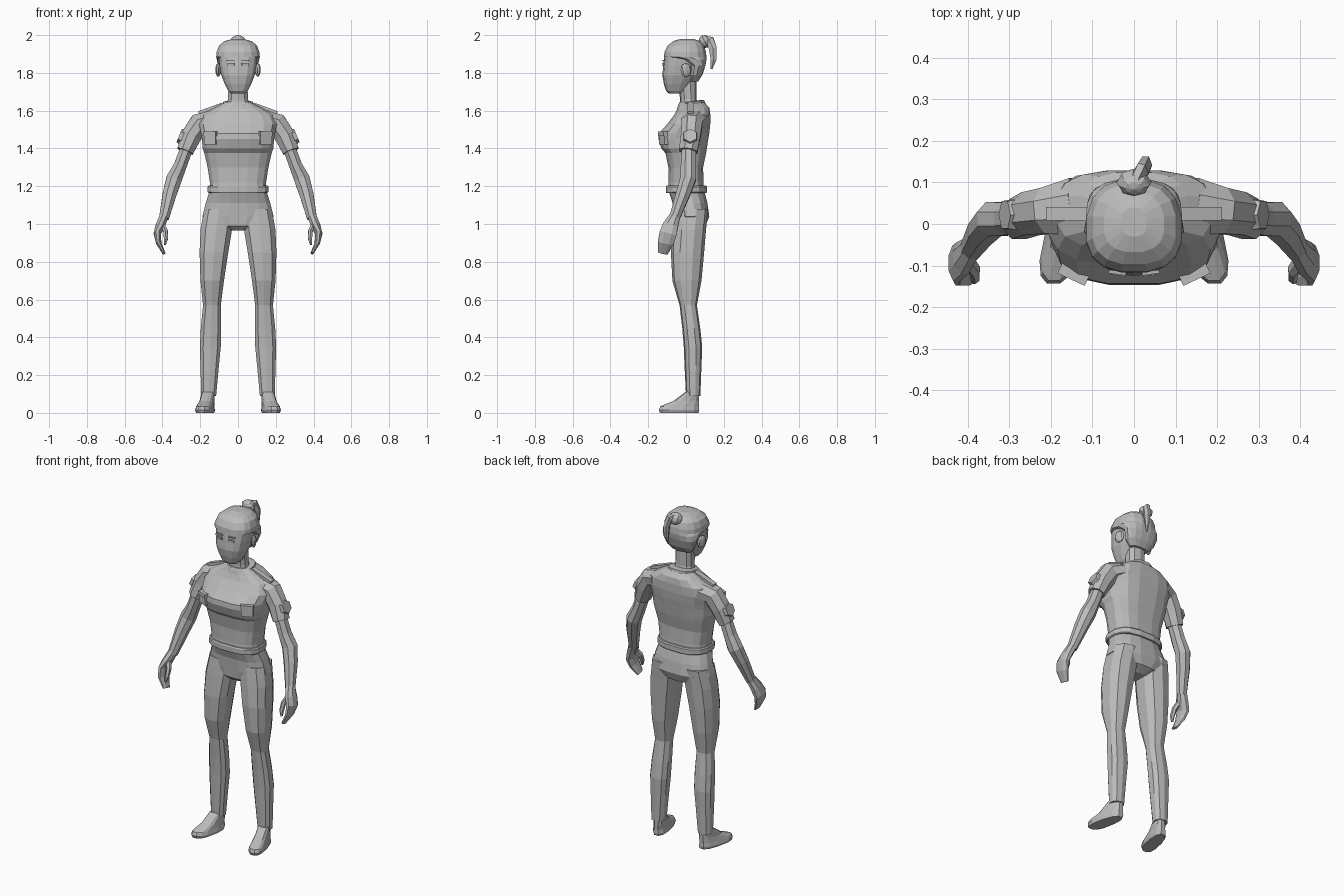
import bpy, bmesh, math
from mathutils import Vector, Matrix, Euler

grey = bpy.data.materials.new("plain grey")
grey.diffuse_color = (0.5, 0.5, 0.5, 1)


def finish(bm, name, mirror=False):
    bmesh.ops.recalc_face_normals(bm, faces=bm.faces)
    me = bpy.data.meshes.new(name)
    bm.to_mesh(me)
    bm.free()
    me.materials.append(grey)
    ob = bpy.data.objects.new(name, me)
    bpy.context.collection.objects.link(ob)
    if mirror:
        ob.modifiers.new("mirror", 'MIRROR')
    return ob


def skin(rings, name, mirror=False):
    """Bridge rings of points and cap both ends."""
    bm = bmesh.new()
    vs = [[bm.verts.new(p) for p in r] for r in rings]
    n = len(vs[0])
    for a, b in zip(vs, vs[1:]):
        for i in range(n):
            j = (i + 1) % n
            bm.faces.new((a[i], a[j], b[j], b[i]))
    bm.faces.new(vs[0])
    bm.faces.new(vs[-1])
    return finish(bm, name, mirror)


def spow(v, p):
    return math.copysign(abs(v) ** p, v)


def stack(name, secs, n=16, p=0.8, mid=0.45, mirror=False, shear=0, tilt=0):
    """Horizontal sections: (x min, x max, y front, y back, z)."""
    rings = []
    for x0, x1, yf, yb, z in secs:
        ym = yf + (yb - yf) * mid
        ring = []
        for i in range(n):
            t = math.tau * (i + 0.5) / n
            c, s = spow(math.cos(t), p), spow(math.sin(t), p)
            y = ym + s * ((yb - ym) if s > 0 else (ym - yf))
            ring.append(((x0 + x1) / 2 + c * (x1 - x0) / 2 * 1.02 - shear * y, y, z + tilt * y))
        rings.append(ring)
    return skin(rings, name, mirror)


def sym(secs):
    return [(-r, r, f, b, z) for r, f, b, z in secs]


def tube(name, secs, n=8, ref=(0, 1, 0), mirror=True):
    """Rings square to a path: (x, y, z, radius across, radius along ref)."""
    pts = [Vector(s[:3]) for s in secs]
    rings = []
    for i, s in enumerate(secs):
        t = (pts[min(i + 1, len(pts) - 1)] - pts[max(i - 1, 0)]).normalized()
        u = t.cross(Vector(ref)).normalized()
        v = t.cross(u)
        rings.append([pts[i] + u * s[3] * math.cos(k) + v * s[4] * math.sin(k)
                      for k in (math.tau * (j + 0.5) / n for j in range(n))])
    return skin(rings, name, mirror)


def box(name, loc, size, rot=(0, 0, 0), mirror=True):
    bm = bmesh.new()
    m = Matrix.LocRotScale(Vector(loc), Euler([math.radians(a) for a in rot]), Vector(size))
    bmesh.ops.create_cube(bm, size=1, matrix=m)
    return finish(bm, name, mirror)


# shirt body
stack("shirt", sym([
    (.150, -.098, .098, 1.17), (.148, -.094, .094, 1.22), (.160, -.095, .092, 1.30),
    (.177, -.110, .108, 1.375), (.186, -.132, .112, 1.40), (.190, -.148, .120, 1.45),
    (.195, -.145, .125, 1.48), (.205, -.100, .130, 1.53), (.185, -.062, .130, 1.58),
    (.125, -.045, .125, 1.615), (.068, -.036, .098, 1.645)]), p=0.7, mid=0.5)
stack("belt", sym([(.155, -.106, .110, 1.165), (.16, -.108, .113, 1.17),
                   (.16, -.108, .113, 1.197), (.155, -.104, .108, 1.203)]), p=0.75)
stack("collar", sym([(.085, -.05, .105, 1.615), (.078, -.042, .100, 1.64),
                     (.062, -.036, .078, 1.645)]), n=12, tilt=0.15)

# trousers
stack("hips", sym([
    (.152, -.092, .100, 1.17), (.170, -.072, .115, 1.11), (.188, -.066, .125, 1.04),
    (.13, -.062, .105, .99), (.05, -.035, .06, .965)]))
stack("leg", [
    (.02, .180, -.062, .118, 1.08), (.03, .200, -.072, .106, .97), (.05, .205, -.08, .096, .85),
    (.073, .200, -.072, .082, .70), (.09, .186, -.034, .058, .57), (.088, .198, -.02, .075, .45),
    (.09, .203, -.012, .086, .35), (.10, .20, -.008, .082, .25), (.115, .195, 0, .076, .09)],
    n=10, mirror=True)
stack("foot", [
    (.125, .205, -.14, .070, 0), (.12, .21, -.146, .074, .015), (.125, .205, -.138, .072, .035),
    (.128, .198, -.07, .072, .062), (.13, .195, -.005, .070, .11)],
    n=12, mid=0.4, mirror=True, shear=0.2)

# arms and hands
tube("sleeve", [
    (.14, .042, 1.55, .055, .075), (.205, .032, 1.53, .062, .06), (.248, .025, 1.465, .058, .056),
    (.28, .012, 1.385, .047, .053)])
tube("forearm", [
    (.265, .015, 1.42, .036, .04), (.305, .012, 1.31, .037, .043), (.338, .012, 1.24, .045, .045),
    (.362, -.015, 1.16, .040, .040), (.392, -.062, 1.03, .028, .030)])
tube("hand", [
    (.388, -.055, 1.05, .026, .028), (.412, -.082, .99, .026, .044), (.428, -.095, .95, .020, .049),
    (.420, -.108, .90, .015, .045), (.392, -.122, .845, .008, .028)])
tube("thumb", [
    (.402, -.085, 1.0, .016, .02), (.383, -.112, .96, .014, .018), (.382, -.13, .92, .012, .015),
    (.387, -.137, .89, .006, .008)], n=6)

# neck and head
stack("neck", sym([(.065, -.035, .075, 1.62), (.053, -.032, .055, 1.66),
                   (.052, -.04, .055, 1.78)]), n=10)
stack("head", sym([
    (.038, -.090, -.02, 1.69), (.052, -.106, .005, 1.705), (.070, -.117, .025, 1.74),
    (.088, -.125, .06, 1.785), (.098, -.121, .085, 1.84), (.103, -.115, .095, 1.89),
    (.08, -.08, .08, 1.95)]), n=14, p=0.75)
bm = bmesh.new()
bmesh.ops.create_uvsphere(bm, u_segments=8, v_segments=6, radius=1, matrix=Matrix.LocRotScale(
    Vector((.105, .0, 1.815)), Euler((.15, 0, .3)), Vector((.013, .030, .036))))
finish(bm, "ear", True)
box("eye", (.037, -.119, 1.845), (.034, .008, .014), (5, 0, 8))
box("eyebrow", (.04, -.117, 1.866), (.042, .008, .006), (5, 0, 8))

# hair cap, deep at the back with a raised fringe, then the ponytail
stack("hair", sym([
    (.06, .02, .065, 1.755), (.090, .012, .088, 1.79), (.106, .018, .104, 1.84),
    (.112, -.04, .110, 1.872), (.115, -.118, .110, 1.885), (.113, -.116, .108, 1.91),
    (.100, -.098, .097, 1.945), (.072, -.068, .075, 1.968), (.03, -.03, .04, 1.98)]))
bm = bmesh.new()
bmesh.ops.create_uvsphere(bm, u_segments=8, v_segments=6, radius=1, matrix=Matrix.LocRotScale(
    Vector((0, .1, 1.966)), Euler((.5, 0, 0)), Vector((.042, .032, .035))))
finish(bm, "hair_knot")
tube("ponytail", [
    (.0, .10, 1.978, .022, .016), (.018, .127, 1.972, .026, .018), (.028, .142, 1.93, .024, .016),
    (.028, .146, 1.87, .018, .013), (.022, .135, 1.82, .005, .004)],
    n=6, ref=(1, 0, 0), mirror=False)

# uniform details
box("chest_pocket", (.145, -.118, 1.45), (.066, .024, .058), (0, 0, 25))
box("pocket_flap", (.145, -.120, 1.478), (.072, .030, .022), (0, 0, 25))
box("shoulder_strap", (.145, .025, 1.612), (.135, .032, .016), (0, 20, 0))
bm = bmesh.new()
out = Vector((.92, 0, .38)).to_track_quat('Z', 'Y').to_matrix().to_4x4()
bmesh.ops.create_cone(bm, cap_ends=True, segments=6, radius1=.042, radius2=.038, depth=.02,
                      matrix=Matrix.Translation((.302, .022, 1.465)) @ out)
finish(bm, "sleeve_badge", True)
